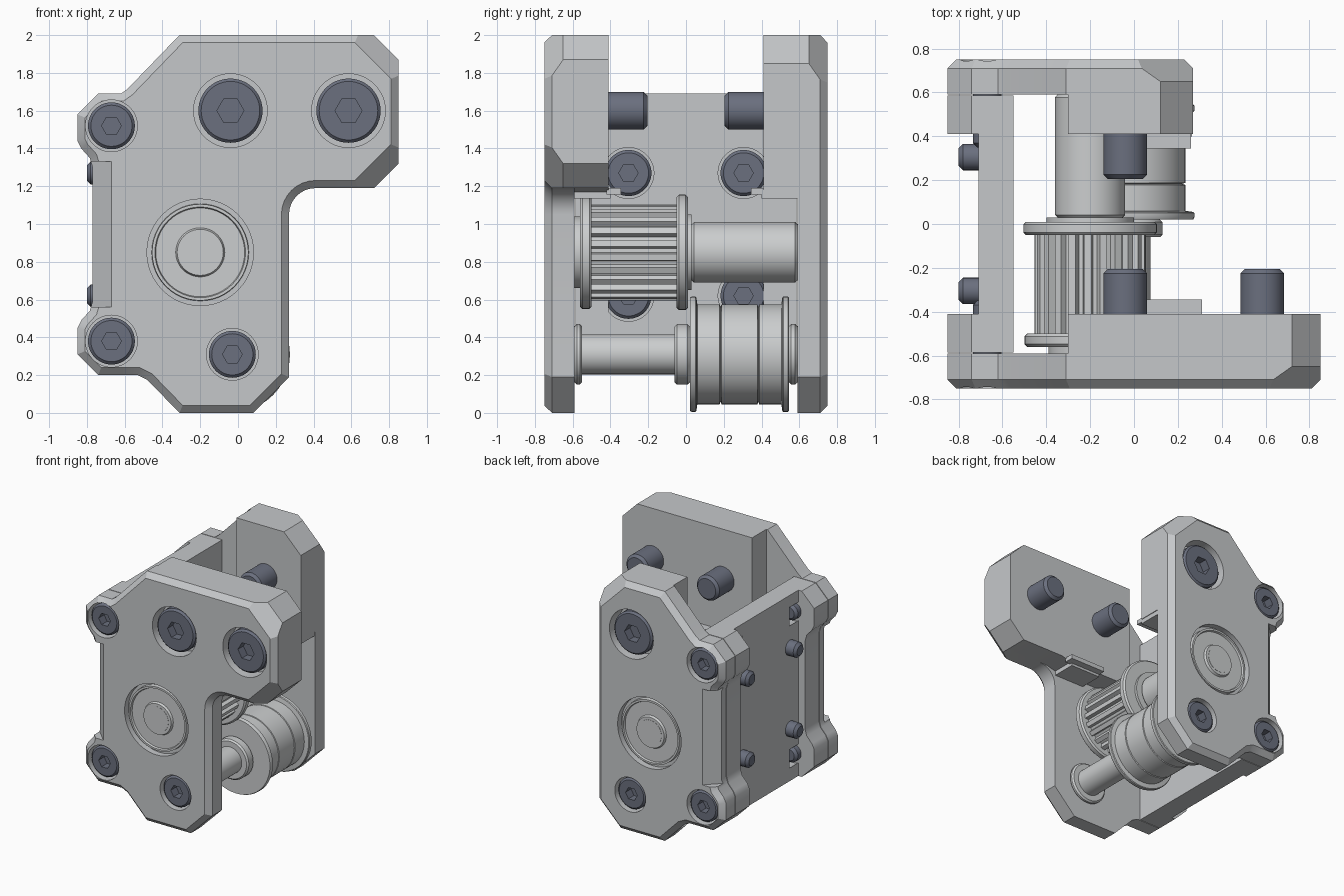
import bpy, bmesh, math
from mathutils import Vector, Matrix

if "Cube" in bpy.data.objects:
    bpy.data.objects.remove(bpy.data.objects["Cube"], do_unlink=True)


def material(name, rgb):
    m = bpy.data.materials.new(name)
    m.use_nodes = True
    m.diffuse_color = (*rgb, 1)
    m.node_tree.nodes["Principled BSDF"].inputs["Base Color"].default_value = (*rgb, 1)
    return m


GREY = material("light grey", (0.56, 0.575, 0.59))
STEEL = material("pale steel", (0.60, 0.615, 0.62))
DARK = material("dark slate", (0.145, 0.16, 0.21))


def finish(name, bm, mat, matrix=Matrix(), angle=30):
    bmesh.ops.remove_doubles(bm, verts=bm.verts, dist=1e-5)
    bmesh.ops.recalc_face_normals(bm, faces=bm.faces)
    bm.transform(matrix)
    me = bpy.data.meshes.new(name)
    bm.to_mesh(me)
    bm.free()
    me.materials.append(mat)
    ob = bpy.data.objects.new(name, me)
    bpy.context.collection.objects.link(ob)
    smooth(ob, angle)
    return ob


def activate(ob):
    bpy.ops.object.select_all(action='DESELECT')
    ob.select_set(True)
    bpy.context.view_layer.objects.active = ob


def smooth(ob, angle=30):
    activate(ob)
    bpy.ops.object.shade_smooth_by_angle(angle=math.radians(angle))


def cut(ob, cutters):
    activate(ob)
    for c in cutters:
        mod = ob.modifiers.new("cut", 'BOOLEAN')
        mod.operation, mod.solver, mod.object = 'DIFFERENCE', 'EXACT', c
        bpy.ops.object.modifier_apply(modifier=mod.name)
        bpy.data.objects.remove(c, do_unlink=True)
    smooth(ob)


def inset(pts, d):
    out = []
    for i, p in enumerate(pts):
        p = Vector(p)
        a = (p - Vector(pts[i - 1])).normalized()
        b = (Vector(pts[(i + 1) % len(pts)]) - p).normalized()
        n1, n2 = Vector((-a.y, a.x)), Vector((-b.y, b.x))
        out.append(p + (n1 + n2) * d / (1 + n1.dot(n2)))
    return out


# Solid with an xz outline between two y values, optionally chamfered at y0
def prism(name, pts, y0, y1, mat=GREY, chamfer=0):
    sign = 1 if y1 > y0 else -1
    loops = [(pts, y0), (pts, y1)]
    if chamfer:
        loops = [(inset(pts, chamfer), y0), (pts, y0 + sign * chamfer), (pts, y1)]
    bm = bmesh.new()
    rings = [[bm.verts.new((p[0], y, p[1])) for p in ps] for ps, y in loops]
    bm.faces.new(rings[0])
    bm.faces.new(rings[-1])
    n = len(pts)
    for r, s in zip(rings, rings[1:]):
        for i in range(n):
            bm.faces.new((r[i], r[(i + 1) % n], s[(i + 1) % n], s[i]))
    return finish(name, bm, mat)


# Turned part: (radius, y) profile spun about the y axis
def lathe(name, profile, mat=STEEL, loc=(0, 0, 0), turn=0, steps=48):
    bm = bmesh.new()
    vs = [bm.verts.new((r, y, 0)) for r, y in profile]
    es = [bm.edges.new(e) for e in zip(vs, vs[1:])]
    bmesh.ops.spin(bm, geom=vs + es, cent=(0, 0, 0), axis=(0, 1, 0),
                   angle=math.tau, steps=steps)
    return finish(name, bm, mat, Matrix.Translation(loc) @ Matrix.Rotation(turn, 4, 'Z'))


def rod(name, r, y0, y1, loc=(0, 0, 0), mat=STEEL, turn=0, steps=48, b=0.0):
    return lathe(name, [(0, y0), (r - b, y0), (r, y0 + b), (r, y1 - b), (r - b, y1), (0, y1)],
                 mat, loc, turn, steps)


# Socket screw whose head faces local -y
def screw(name, loc, turn, hr, sr, length):
    ob = lathe(name, [(0, 0), (hr - .015, 0), (hr, .015), (hr, .105), (sr, .105),
                      (sr, length - .02), (sr - .02, length), (0, length)], DARK, loc, turn)
    cut(ob, [rod("socket", hr * .42, -.05, .07, loc, DARK, turn, 6)])


# Cutter giving a broad 45 degree chamfer along one outline edge
def chamfer_cutter(p, q, face, d=0.1):
    u = Vector((q[0] - p[0], 0, q[1] - p[1]))
    length = u.length
    u.normalize()
    n = Vector((u.z, 0, -u.x))
    m = (n + Vector((0, math.copysign(1, face), 0))).normalized()
    mid = Vector(((p[0] + q[0]) / 2, face, (p[1] + q[1]) / 2))
    rot = Matrix((u, m, u.cross(m))).transposed().to_4x4()
    bm = bmesh.new()
    bmesh.ops.create_cube(bm, size=1)
    return finish("chamfer", bm, GREY, Matrix.Translation(mid - n * d + m * .15) @ rot
                  @ Matrix.Diagonal((length + .16, .3, .34, 1)))


def arc(cx, cz, r, a0, a1, n=8):
    return [(cx + r * math.cos(math.radians(a0 + (a1 - a0) * i / n)),
             cz + r * math.sin(math.radians(a0 + (a1 - a0) * i / n))) for i in range(n + 1)]


MID = 0.945   # mirror height of the lobed edge
lobe = [(-.62, 1.69), (-.74, 1.69), (-.85, 1.58), (-.85, 1.44), (-.83, 1.4),
        (-.785, 1.35), (-.77, 1.3)]
lobes = lobe + [(x, 2 * MID - z) for x, z in reversed(lobe)]
left_edge = [(-.31, 2), (-.585, 1.715)] + lobes + [(-.53, .2), (-.48, .175)]
bottom = [(-.31, 0), (.08, 0), (.27, .19)]
front_corner = [(.72, 1.19), (.85, 1.32), (.85, 1.87), (.72, 2)]
back_corner = [(.27, 1.85), (.12, 2)]
front_outline = bottom + arc(.41, 1.05, .14, 180, 90) + front_corner + left_edge
back_outline = bottom + back_corner + left_edge
pulley, idler = (-.2, .85), (-.03, .31)
corners = [(-.67, 1.52), (-.67, .38)]

# End plates with thick upper blocks, bearings and screws
for side, s, outline, corner, big in (
        ("front", -1, front_outline, front_corner, [(-.04, 1.6), (.585, 1.6)]),
        ("back", 1, back_outline, back_corner, [(-.04, 1.6)])):
    face, turn = s * .75, 0 if s < 0 else math.pi
    plate = prism(side + "_plate", outline, face, s * .59, GREY, .04)
    edges = list(zip(corner[::2], corner[1::2])) + [((-.77, 1.25), (-.77, .64))]
    cutters = [chamfer_cutter(p, q, face) for p, q in edges]
    for (x, z), r, d in ([(p, .195, .12) for p in big] + [(pulley, .282, .05)]
                         + [(p, .137, .12) for p in corners + [idler]]):
        cutters.append(rod("hole", r, -.1, d, (x, face, z), GREY, turn))
    cut(plate, cutters)
    low = [(-.3, 1.17), (.27, 1.17)] + ([(.35, 1.19)] if s < 0 else [])
    prism(side + "_block", low + corner + [(-.3, 2)], s * .59, s * .41)
    edge = .31 if s < 0 else .26
    prism(side + "_belt_guard", [(0, 1.155), (edge, 1.155), (edge, 1.19), (0, 1.19)],
          s * .42, s * .345)
    prism(side + "_guard_foot", [(0, 1.135), (.265, 1.135), (.265, 1.18), (0, 1.18)],
          s * .59, s * .4)
    lathe(side + "_bearing", [(0, .045), (.1, .045), (.1, .012), (.122, .012), (.13, .03),
                              (.235, .03), (.24, .015), (.255, .015), (.258, .06), (0, .06)],
          STEEL, (pulley[0], face, pulley[1]), turn)
    for x, z in big:
        screw(side + "_large_screw", (x, s * .735, z), turn, .17, .1, .53)
    for x, z in corners:
        screw(side + "_corner_screw", (x, s * .735, z), turn, .124, .065, .385)
    screw(side + "_idler_screw", (idler[0], s * .735, idler[1]), turn, .124, .065, .2)
    # lobed end of the side plate
    prism(side + "_side_rail", [(-.55, .2), (-.55, 1.69)] + lobes, s * .585, s * .41)

# Recessed side plate with four cross screws
side_plate = prism("side_plate", [(-.71, .2), (-.55, .2), (-.55, 1.69), (-.71, 1.69)], -.41, .41)
cross = [(y, z) for y in (-.305, .305) for z in (1.27, .62)]
cut(side_plate,
    [rod("hole", .135, -.1, .1, (-.55, y, z), GREY, math.pi / 2) for y, z in cross]
    + [rod("groove", .085, *((-.45, -.3) if s < 0 else (.3, .45)), (x, 0, z), GREY)
       for x, z in corners for s in (-1, 1)])
for y, z in cross:
    screw("cross_screw", (-.555, y, z), math.pi / 2, .122, .06, .245)

# Toothed pulley with flanges and its drive shaft
at = (pulley[0], 0, pulley[1])
TEETH = 22
gear = []
for i in range(TEETH):
    for r, f in ((.225, 0), (.225, .3), (.255, .42), (.255, .88)):
        a = math.tau * (i + f) / TEETH
        gear.append((pulley[0] + r * math.cos(a), pulley[1] + r * math.sin(a)))
prism("pulley_teeth", gear, -.51, -.04, STEEL)
rod("pulley_front_flange", .3, -.56, -.5, at, b=.012)
rod("pulley_back_flange", .305, -.05, .01, at, b=.012)
rod("pulley_front_hub", .19, -.59, -.55, at)
rod("pulley_back_hub", .2, 0, .03, at)
rod("drive_shaft", .16, .03, .59, at, b=.012)
rod("inner_shaft", .1, -.74, .74, at)

# Idler axle, spacers and grooved belt roller
at = (idler[0], 0, idler[1])
rod("idler_spacer", .105, -.56, -.05, at)
for name, y0, y1 in (("front_washer", -.59, -.55), ("middle_washer", -.06, .02),
                     ("back_washer", .545, .59)):
    rod("idler_" + name, .16, y0, y1, at, b=.012)
lathe("idler_roller", [(0, .02), (.3, .02), (.305, .03), (.305, .05), (.3, .055), (.265, .06),
                       (.265, .178), (.25, .183), (.265, .188), (.265, .378), (.25, .383),
                       (.265, .388), (.265, .505), (.3, .51), (.305, .515), (.305, .54),
                       (.3, .545), (0, .545)], STEEL, at)
